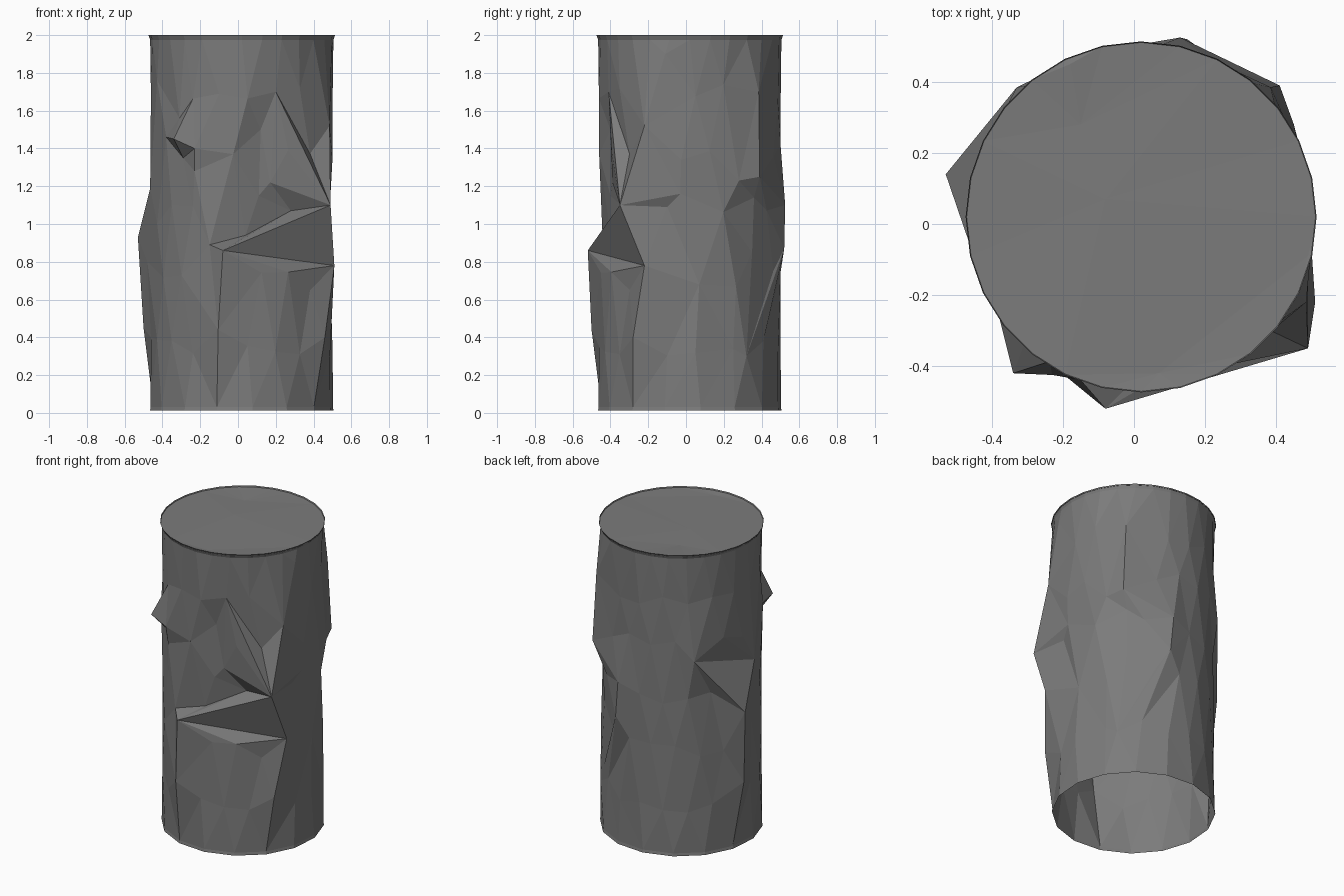
import bpy, math, random
from mathutils import Vector
from mathutils.geometry import delaunay_2d_cdt

if "Cube" in bpy.data.objects:
    bpy.data.objects.remove(bpy.data.objects["Cube"])

random.seed(4)
CX, CY, R = 0.02, 0.02, 0.482
CUT = 3.72       # direction where the wall is slit open; no crease crosses it
SQUASH = 0.5     # shortens the unrolled wall so that its panels come out long and upright
gray = bpy.data.materials.new("dull_gray")
gray.diffuse_color = (0.2, 0.2, 0.2, 1)
gray.use_nodes = True
gray.node_tree.nodes["Principled BSDF"].inputs["Base Color"].default_value = gray.diffuse_color


def make_object(name, verts, faces):
    mesh = bpy.data.meshes.new(name)
    mesh.from_pydata(verts, [], faces)
    mesh.materials.append(gray)
    mesh.update()
    obj = bpy.data.objects.new(name, mesh)
    bpy.context.collection.objects.link(obj)
    return obj


def ring(z, r, n, offset=0.0):
    return [(CX + r * math.cos(math.tau * (i + offset) / n),
             CY + r * math.sin(math.tau * (i + offset) / n), z) for i in range(n)]


def unroll(p):
    return Vector(((math.atan2(p[1] - CY, p[0] - CX) - CUT) % math.tau * R, p[2] * SQUASH))


# Folds of the crumpled wall: each chain is one crease
left_peak, front_peak, right_peak = (-.53, .14, .93), (-.08, -.52, .86), (.49, -.35, 1.10)
right_low, prong, back_peak = (.51, -.22, .78), (-.34, -.42, 1.45), (.13, .525, 1.10)
back_right_peak, back_left = (.41, .39, 1.25), (-.33, .385, 1.30)
chains = [
    [left_peak, (-.50, .11, .45)], [left_peak, back_left], [back_left, (-.465, -.05, 1.19)],
    [(-.37, .27, 1.07)], [(-.48, .0, .80)],
    [(-.31, -.34, 1.56), prong, (-.23, -.425, 1.40)], [(-.29, -.345, 1.35)],
    [(-.23, -.40, 1.28)], [(-.38, -.26, 1.46)],
    [front_peak, (-.105, -.50, .44)], [front_peak, right_peak], [front_peak, right_low],
    [right_peak, right_low, (.46, -.28, .40)],
    [(-.15, -.44, .89), (.04, -.40, .94), (.28, -.31, 1.07)],
    [(.20, -.41, 1.70), (.17, -.39, 1.22), right_peak], [(.20, -.41, 1.70), right_peak],
    [(.12, -.40, 1.50), (.11, -.40, 1.15)],
    [(.495, -.11, 1.90), (.485, -.22, 1.52), right_peak],
    [right_peak, (.49, -.03, 1.16)], [(.465, -.10, 1.09), (.49, .07, .68), (.43, .25, .34)],
    [back_right_peak, (.385, .385, 1.70)], [(.45, .28, 1.23), back_right_peak, back_peak],
    [(.36, .36, 1.14)], [back_peak, (.15, .52, .87), (.40, .32, .30)], [(.35, .35, .85)],
    [(.28, .41, .38)],
]

# Wall: rim rings, the folds, and plain cylinder points wherever no fold is near
pts = ring(1.975, 0.485, 28) + ring(0.03, 0.486, 16, 0.3)
edges = []
for chain in chains:
    ids = []
    for p in chain:
        if p not in pts:
            pts.append(p)
        ids.append(pts.index(p))
    edges += list(zip(ids, ids[1:]))
flat = [unroll(p) for p in pts[44:]]
for row, z in enumerate((.35, .70, 1.05, 1.38, 1.70)):
    for p in ring(z, R, 20, 0.5 * (row % 2) + 0.2):
        u = unroll(p)
        gap = min(math.hypot(min(abs(u.x - f.x), math.tau * R - abs(u.x - f.x)), u.y - f.y)
                  for f in flat)
        if gap > 0.11:
            pts.append((p[0], p[1], p[2] + random.uniform(-.06, .06)))

# Triangulate the unrolled wall three times side by side, keep the middle copy
n = len(pts)
uv = [unroll(p) + Vector((k * math.tau * R, 0)) for k in (-1, 0, 1) for p in pts]
creases = [(a + k * n, b + k * n) for k in range(3) for a, b in edges]
out = delaunay_2d_cdt(uv, creases, [], 0, 1e-6)
faces = []
for f in out[2]:
    mid = sum(out[0][i].x for i in f) / len(f)
    if 0 <= mid < math.tau * R and all(out[3][i] for i in f):
        tri = [out[3][i][0] % n for i in f]
        if len(set(tri)) == 3:
            faces.append(tri)
make_object("crumpled_wall", pts, faces)


# Thin rims at the top and bottom of the wall
def rim(name, z0, z1, r0, r1, count, offset=0.0):
    a, b = ring(z0, r0, count, offset), ring(z1, r1, count, offset)
    make_object(name, a + b, [(i, (i + 1) % count, count + (i + 1) % count, count + i)
                              for i in range(count)])


rim("top_rim", 1.975, 2.0, 0.485, 0.494, 28)
rim("bottom_rim", 0.012, 0.03, 0.489, 0.486, 16, 0.3)

# Lid with a shallow crease across it
lid = ring(1.992, 0.493, 28) + [(-.18, .45, 1.995), (-.15, .28, 1.985), (-.08, .07, 1.99),
                                (.07, -.42, 1.985), (.49, -.09, 1.99)]
out = delaunay_2d_cdt([Vector(p[:2]) for p in lid], [(28, 29), (29, 30), (30, 31), (31, 32)],
                      [], 0, 1e-6)
make_object("creased_lid", [lid[o[0]] for o in out[3]], out[2])
